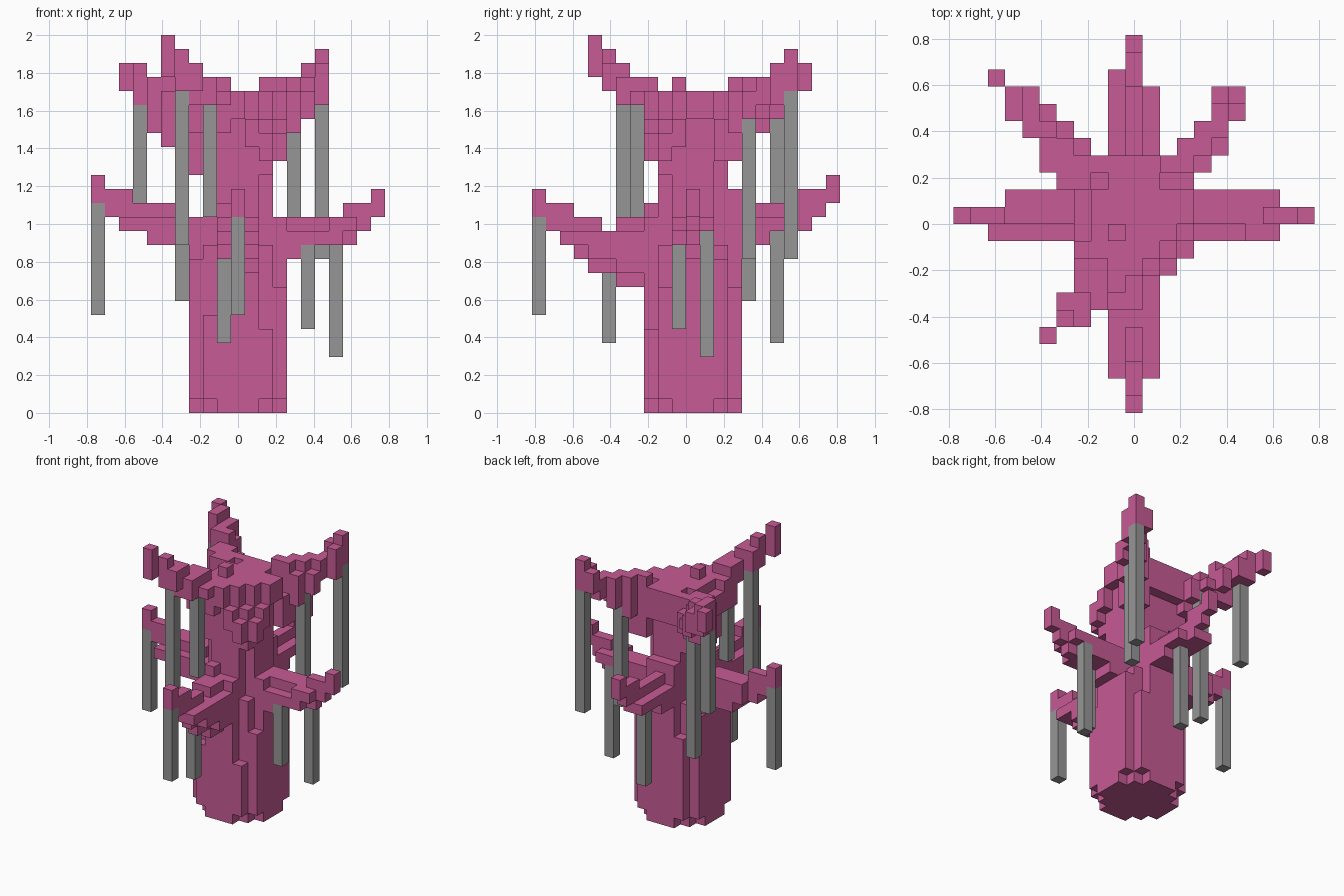
import bpy
import bmesh
from mathutils import Vector

CELL = 2 / 27                      # edge of one block
CENTRE = Vector((10.5, 11, 0))     # grid point above the origin


def block(i0, i1, j0, j1, k0, k1):
    """All cells of a box, upper limits excluded."""
    return {(i, j, k) for i in range(i0, i1) for j in range(j0, j1) for k in range(k0, k1)}


def disc(limit, bottom, top):
    """Round stack of cells about the trunk axis."""
    return {(i, j, k) for (i, j, k) in block(5, 16, 6, 17, bottom, top)
            if (i - 10) ** 2 + (j - 11) ** 2 <= limit}


def join(*boxes):
    cells = set()
    for box in boxes:
        cells |= block(*box)
    return cells


def material(name, colour):
    mat = bpy.data.materials.new(name)
    mat.use_nodes = True
    mat.diffuse_color = (*colour, 1)
    shader = next(n for n in mat.node_tree.nodes if n.type == 'BSDF_PRINCIPLED')
    shader.inputs["Base Color"].default_value = (*colour, 1)
    shader.inputs["Roughness"].default_value = 0.9
    return mat


def build(name, cells, solid, mat):
    """Skin the cells wherever they do not touch another solid cell."""
    bm = bmesh.new()
    corners = {}

    def corner(point):
        key = tuple(point)
        if key not in corners:
            corners[key] = bm.verts.new((Vector(key) - CENTRE) * CELL)
        return corners[key]

    for cell in cells:
        for axis in range(3):
            u, w = (axis + 1) % 3, (axis + 2) % 3
            for side in (0, 1):
                near = list(cell)
                near[axis] += 2 * side - 1
                if tuple(near) in solid:
                    continue
                loop = []
                for a, b in ((0, 0), (1, 0), (1, 1), (0, 1)):
                    point = list(cell)
                    point[axis] += side
                    point[u] += a
                    point[w] += b
                    loop.append(corner(point))
                bm.faces.new(loop if side else loop[::-1])
    mesh = bpy.data.meshes.new(name)
    bm.to_mesh(mesh)
    bm.free()
    mesh.materials.append(mat)
    obj = bpy.data.objects.new(name, mesh)
    bpy.context.scene.collection.objects.link(obj)


default = bpy.data.objects.get("Cube")
if default:
    bpy.data.objects.remove(default, do_unlink=True)

bark = material("pink bark", (0.57, 0.104, 0.3))
grey = material("grey vine", (0.305, 0.305, 0.305))

parts = {}

# Trunk: wide foot and narrow neck
trunk = disc(10, 0, 9) | disc(8, 9, 12) | disc(5, 12, 23) | disc(8, 18, 21)
# Collar where the arms leave
trunk |= join((7, 8, 10, 13, 9, 13), (13, 14, 10, 13, 9, 14),
              (9, 12, 8, 9, 9, 14), (9, 12, 14, 15, 9, 16))
# Crown rim, lower toward the front left
trunk |= join((9, 11, 8, 9, 21, 23), (11, 12, 8, 9, 19, 21),
              (13, 14, 11, 13, 21, 23), (13, 14, 10, 11, 19, 21),
              (7, 8, 10, 13, 20, 22), (9, 12, 14, 15, 20, 23))
# Bark ridges of uneven height filling the trunk's corners, clear of the ground
ridges = {(8, 8): 7, (7, 9): 11, (12, 8): 6, (13, 9): 9,
          (8, 14): 9, (7, 13): 11, (12, 14): 9, (13, 13): 11}
for (i, j), top in ridges.items():
    trunk |= block(i, i + 1, j, j + 1, 1, top)
parts["trunk"] = trunk

# Lower arms, one on each side
parts["lower_left_arm"] = join(
    (13, 15, 10, 13, 11, 13), (13, 19, 11, 13, 13, 14), (15, 17, 11, 13, 12, 14),
    (15, 18, 10, 11, 12, 13), (17, 19, 10, 11, 13, 14), (17, 19, 11, 12, 12, 14),
    (18, 20, 11, 12, 13, 15), (20, 21, 11, 12, 14, 16))
parts["lower_right_arm"] = join(
    (4, 8, 10, 13, 12, 14), (3, 7, 11, 13, 13, 15), (2, 4, 10, 11, 13, 14),
    (2, 3, 11, 12, 13, 15), (1, 3, 11, 12, 14, 16), (0, 1, 11, 12, 15, 17))
parts["lower_front_arm"] = join(
    (9, 12, 6, 9, 10, 13), (9, 12, 4, 6, 11, 13), (9, 12, 2, 4, 12, 13),
    (10, 11, 6, 8, 9, 10), (10, 11, 4, 6, 10, 11), (10, 11, 3, 4, 11, 12),
    (9, 11, 6, 9, 13, 14), (9, 10, 8, 9, 14, 15),
    (10, 11, 3, 5, 13, 14), (10, 11, 1, 3, 13, 15), (10, 11, 0, 1, 14, 16))
parts["lower_back_arm"] = join(
    (9, 12, 14, 17, 12, 14), (9, 12, 17, 19, 13, 14), (9, 11, 19, 20, 13, 14),
    (10, 11, 14, 20, 14, 15), (10, 11, 19, 21, 14, 16), (10, 11, 21, 22, 15, 17))

# Upper arms, on the diagonals
parts["upper_front_right_arm"] = join(
    (5, 6, 4, 5, 24, 27), (6, 7, 5, 6, 23, 26), (6, 7, 6, 7, 23, 25),
    (7, 8, 5, 6, 23, 25), (7, 8, 6, 7, 22, 25), (8, 9, 6, 7, 22, 24),
    (7, 9, 7, 9, 22, 24), (9, 10, 7, 8, 22, 23), (7, 10, 8, 10, 20, 23),
    (8, 9, 9, 10, 17, 20), (9, 10, 10, 11, 23, 24))
parts["upper_back_right_arm"] = join(
    (2, 3, 19, 20, 23, 25), (3, 4, 17, 19, 22, 25), (4, 5, 17, 19, 22, 24),
    (4, 6, 16, 17, 20, 24), (5, 6, 15, 18, 21, 23), (6, 7, 16, 17, 21, 22),
    (5, 7, 14, 16, 21, 23), (5, 7, 14, 15, 19, 21), (6, 8, 13, 15, 19, 23),
    (7, 8, 15, 16, 20, 22), (8, 9, 14, 15, 20, 23), (7, 9, 13, 14, 17, 20))
parts["upper_back_left_arm"] = join(
    (16, 17, 18, 19, 23, 26), (15, 16, 18, 19, 23, 25), (16, 17, 17, 18, 22, 25),
    (15, 16, 16, 18, 22, 24), (14, 15, 15, 17, 21, 24), (15, 16, 15, 16, 21, 23),
    (13, 14, 14, 16, 20, 24), (14, 15, 14, 15, 20, 23), (12, 13, 14, 15, 20, 24),
    (12, 14, 13, 15, 18, 21))

# Low stub on the remaining diagonal
parts["upper_front_left_stub"] = join(
    (12, 13, 8, 9, 18, 20), (13, 14, 9, 10, 18, 20), (12, 13, 9, 10, 17, 20))

solid = set().union(*parts.values())
used = set()
for name, cells in parts.items():
    build(name, cells - used, solid, bark)
    used |= cells

# Hanging vines: column, row, lower end, upper end
vines = {
    "right_tip": (0, 11, 7, 15), "back_right_outer": (3, 17, 14, 22),
    "back_right_inner": (6, 15, 8, 21), "front_right_outer": (6, 6, 12, 23),
    "front_right_inner": (8, 7, 14, 22), "back_left_inner": (14, 15, 11, 21),
    "back_left_outer": (16, 18, 11, 23), "left_inner": (15, 10, 6, 12),
    "left_outer": (17, 12, 4, 13), "front_inner": (9, 5, 5, 11),
    "front_tip": (10, 0, 7, 14), "back": (10, 17, 5, 13),
}
for place, (i, j, low, high) in vines.items():
    cells = block(i, i + 1, j, j + 1, low, high) - solid
    build(place + "_vine", cells, solid | cells, grey)
